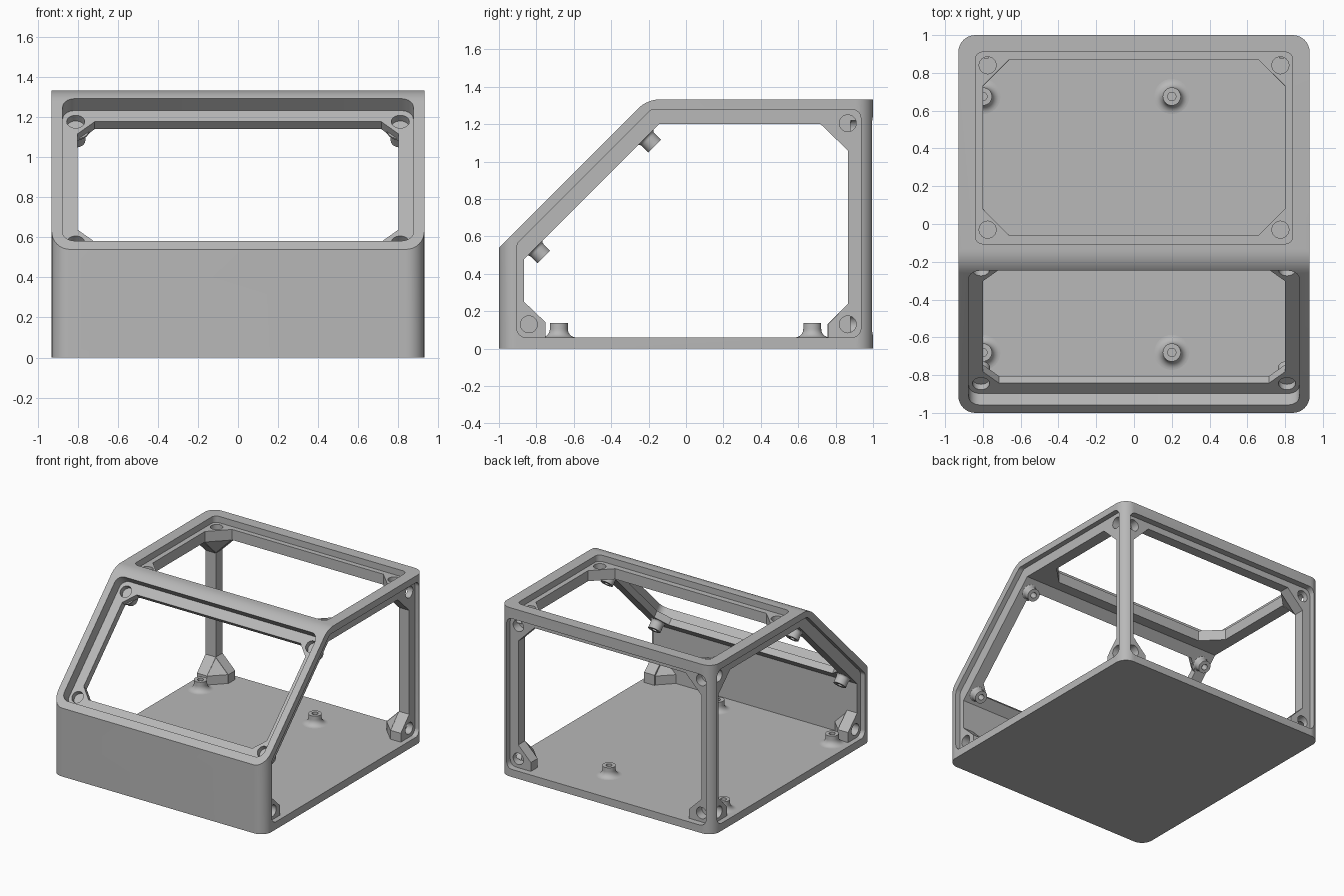
import bpy, bmesh, math
from mathutils import Vector

old = bpy.data.objects.get("Cube")
if old:
    bpy.data.objects.remove(old, do_unlink=True)

grey = bpy.data.materials.new("plain grey")
grey.use_nodes = True
grey.diffuse_color = (0.48, 0.48, 0.48, 1)
grey.node_tree.nodes["Principled BSDF"].inputs["Base Color"].default_value = grey.diffuse_color

X, Y, Z = Vector((1, 0, 0)), Vector((0, 1, 0)), Vector((0, 0, 1))
UP = (Y + Z).normalized()        # up along the sloped face
OUT = (Z - Y).normalized()       # away from the sloped face
HX, TOP, FLOOR = 0.93, 1.333, 0.06


def finish(bm, name):
    bmesh.ops.recalc_face_normals(bm, faces=bm.faces)
    me = bpy.data.meshes.new(name)
    bm.to_mesh(me)
    bm.free()
    me.materials.append(grey)
    ob = bpy.data.objects.new(name, me)
    bpy.context.collection.objects.link(ob)
    return ob


def rounded(points, radius, steps=8):
    """Round the corners of a polygon; radius is one value or one per corner."""
    out, n = [], len(points)
    for i in range(n):
        r = radius[i] if isinstance(radius, (list, tuple)) else radius
        p, a, b = (Vector(points[k % n]) for k in (i, i - 1, i + 1))
        if r == 0:
            out.append(p)
            continue
        da, db = (a - p).normalized(), (b - p).normalized()
        half = da.angle(db) / 2
        centre = p + (da + db).normalized() * (r / math.sin(half))
        start = p + da * (r / math.tan(half)) - centre
        end = p + db * (r / math.tan(half)) - centre
        sweep = start.angle(end)
        for k in range(steps + 1):
            t = k / steps
            out.append(centre + (start * math.sin((1 - t) * sweep)
                                 + end * math.sin(t * sweep)) / math.sin(sweep))
    return out


def box(x0, x1, y0, y1):
    return [(x0, y0), (x1, y0), (x1, y1), (x0, y1)]


def clipped(x0, x1, y0, y1, c):
    return [(x0 + c, y0), (x1 - c, y0), (x1, y0 + c), (x1, y1 - c),
            (x1 - c, y1), (x0 + c, y1), (x0, y1 - c), (x0, y0 + c)]


def prism(name, outline, origin, a, b, n, lo, hi):
    bm = bmesh.new()
    rings = [[bm.verts.new(origin + a * p[0] + b * p[1] + n * w) for p in outline]
             for w in (lo, hi)]
    for ring in rings:
        bm.faces.new(ring)
    for i in range(len(outline)):
        j = (i + 1) % len(outline)
        bm.faces.new((rings[0][i], rings[0][j], rings[1][j], rings[1][i]))
    return finish(bm, name)


def combine(ob, tool, operation="DIFFERENCE"):
    mod = ob.modifiers.new("cut", "BOOLEAN")
    mod.operation, mod.solver, mod.object = operation, "EXACT", tool
    bpy.context.view_layer.update()
    dg = bpy.context.evaluated_depsgraph_get()
    me = bpy.data.meshes.new_from_object(ob.evaluated_get(dg))
    ob.modifiers.clear()
    ob.data = me
    bpy.data.objects.remove(tool, do_unlink=True)


def lathe(name, profile, origin, axis):
    bm = bmesh.new()
    verts = [bm.verts.new((r, 0, h)) for r, h in profile]
    edges = [bm.edges.new(pair) for pair in zip(verts, verts[1:])]
    bmesh.ops.spin(bm, geom=verts + edges, cent=(0, 0, 0), axis=Z,
                   angle=math.tau, steps=32)
    bmesh.ops.remove_doubles(bm, verts=bm.verts, dist=1e-4)
    ob = finish(bm, name)
    ob.rotation_mode = "QUATERNION"
    ob.rotation_quaternion = Z.rotation_difference(axis)
    ob.location = origin
    return ob


# Housing: side profile trimmed by a rounded footprint, then hollowed
zero = Vector()
shell = prism("housing_frame",
              rounded([(-1, 0), (1, 0), (1, TOP), (-0.207, TOP), (-1, 0.54)],
                      [0, 0, 0, 0.17, 0]), zero, Y, Z, X, -HX, HX)
combine(shell, prism("footprint", rounded(box(-HX, HX, -1, 1), 0.09),
                     zero, X, Y, Z, -0.1, 1.5), "INTERSECT")
combine(shell, prism("cavity", [(-0.865, FLOOR), (0.865, FLOOR), (0.865, 1.2),
                                (-0.145, 1.2), (-0.865, 0.48)],
                     zero, Y, Z, X, -0.8, 0.8))


def window(rebate, opening, holes, origin, a, b, n, depth):
    """Stepped panel seat, opening through the wall, and screw holes."""
    combine(shell, prism("seat", rebate, origin, a, b, n, -depth, 0.1))
    combine(shell, prism("opening", opening, origin, a, b, n, -0.2, 0.1))
    for u, v in holes:
        ring = [(u + 0.045 * math.cos(k * math.tau / 32),
                 v + 0.045 * math.sin(k * math.tau / 32)) for k in range(32)]
        combine(shell, prism("hole", ring, origin, a, b, n, -depth - 0.07, 0.1))


# Side windows
side_seat = rounded([(-0.905, FLOOR), (0.935, FLOOR), (0.935, 1.28),
                     (-0.185, 1.28), (-0.905, 0.56)], 0.05)
side_open = [(-0.75, FLOOR), (0.76, FLOOR), (0.76, 0.13), (0.865, 0.24), (0.865, 1.06),
             (0.72, 1.2), (-0.145, 1.2), (-0.865, 0.48), (-0.865, 0.25), (-0.75, 0.14)]
side_holes = [(-0.84, 0.13), (0.865, 0.13), (0.865, 1.205)]
for s in (-1, 1):
    window(side_seat, side_open, side_holes, X * HX * s, Y, Z, X * s, 0.04)

# Back window
half = [(0.69, FLOOR), (0.69, 0.13), (0.8, 0.24), (0.8, 1.06), (0.66, 1.2)]
window(rounded(box(-0.87, 0.87, FLOOR, 1.25), 0.05),
       half + [(-x, z) for x, z in reversed(half)],
       [(x, z) for x in (-0.8, 0.8) for z in (0.13, 1.18)], Y, X, Z, Y, 0.05)

# Top window
window(rounded(box(-0.84, 0.84, -0.105, 0.91), 0.04),
       clipped(-0.8, 0.8, -0.06, 0.87, 0.14),
       [(x, y) for x in (-0.775, 0.775) for y in (-0.03, 0.84)],
       Z * TOP, X, Y, Z, 0.05)

# Sloped front window
slope_mid = Vector((0, -0.6025, 0.9375))
window(rounded(box(-0.875, 0.875, -0.502, 0.502), 0.06),
       clipped(-0.8, 0.8, -0.424, 0.424, 0.085),
       [(x, u) for x in (-0.81, 0.81) for u in (-0.428, 0.424)],
       slope_mid, X, UP, OUT, 0.085)

parts = [shell]

# Corner blocks filling the inner corners behind the screw holes
low = [(0, 0, 0.18), (0.11, 0, 0.07), (0.11, 0, 0), (0, 0.11, 0.07), (0, 0.11, 0), (0, 0, 0)]
high = [(0, 0, 0), (0.14, 0, 0), (0, 0.14, 0), (0, 0, -0.14)]
for name, shape, fy, z in (("front_low", low, -1, FLOOR), ("back_low", low, 1, FLOOR),
                           ("back_high", high, 1, 1.2)):
    for side, sx in (("right", -1), ("left", 1)):
        bm = bmesh.new()
        for px, py, pz in shape:
            bm.verts.new((sx * (0.802 - px), fy * (0.867 - py), z + pz))
        bmesh.ops.convex_hull(bm, input=bm.verts)
        parts.append(finish(bm, f"{name}_{side}_corner_block"))


def boss_profile(flare, height):
    """Hollow post with a concave flare at its foot."""
    foot = [(0.048 + flare * (1 - math.sin(t)), flare * (1 - math.cos(t)))
            for t in (k * math.pi / 16 for k in range(9))]
    return [(0, -0.01), (0.048 + flare, -0.01)] + foot + [
        (0.048, height), (0.022, height), (0.022, 0.01), (0, 0.01)]


# Standoffs on the floor
for x in (-0.8, 0.2):
    for y in (-0.68, 0.675):
        parts.append(lathe("floor_standoff", boss_profile(0.045, 0.076),
                           Vector((x, y, FLOOR)), Z))

# Standoffs behind the sloped window
for x in (-0.81, 0.81):
    for u in (-0.428, 0.41):
        parts.append(lathe("slope_standoff", boss_profile(0.02, 0.07),
                           slope_mid + X * x + UP * u - OUT * 0.135, -OUT))

bpy.ops.object.select_all(action="DESELECT")
for ob in parts:
    ob.select_set(True)
bpy.context.view_layer.objects.active = shell
bpy.ops.object.shade_smooth_by_angle(angle=math.radians(25))
